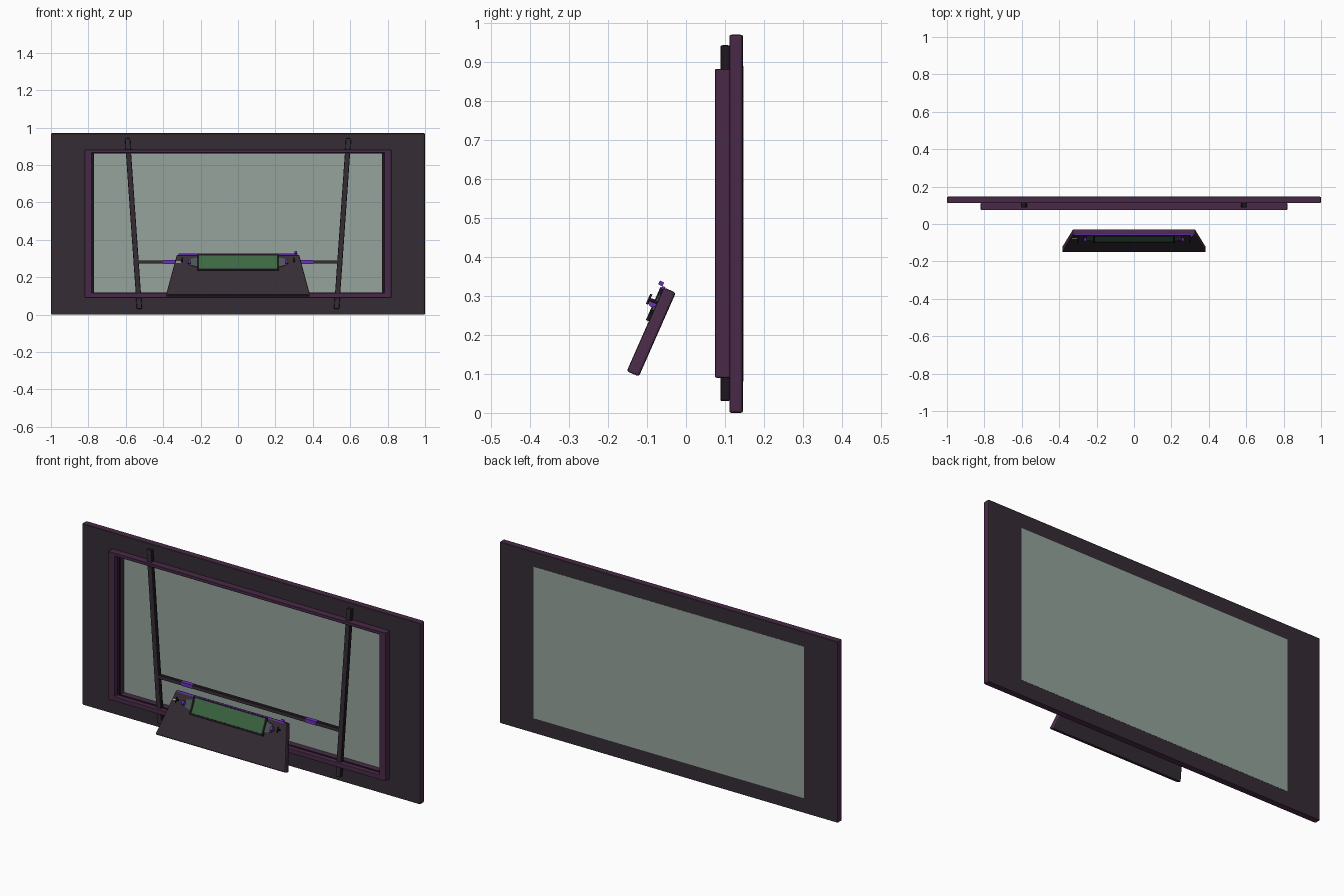
import bpy, bmesh, math
from mathutils import Matrix, Vector

cube = bpy.data.objects.get("Cube")
if cube:
    bpy.data.objects.remove(cube, do_unlink=True)


def material(name, r, g, b):
    m = bpy.data.materials.new(name)
    m.use_nodes = True
    m.diffuse_color = (r, g, b, 1)
    m.node_tree.nodes["Principled BSDF"].inputs["Base Color"].default_value = (r, g, b, 1)
    return m


CHARCOAL = material("charcoal", 0.036, 0.026, 0.035)
PLUM = material("plum", 0.065, 0.023, 0.063)
BLACK = material("soft black", 0.014, 0.008, 0.014)
GLASS = material("grey green glass", 0.30, 0.37, 0.33)
GREEN = material("screen green", 0.045, 0.14, 0.055)
SLATE = material("slate", 0.07, 0.09, 0.09)
PURPLE = material("bright purple", 0.15, 0.03, 0.50)
WHITE = material("off white", 0.7, 0.7, 0.7)


def finish(bm, name, mats, matrix=None, bevel=0.0):
    """Turn a bmesh into an object; a second material goes on faces not facing along y."""
    bmesh.ops.recalc_face_normals(bm, faces=bm.faces[:])
    bm.normal_update()
    for f in bm.faces:
        f.material_index = 1 if len(mats) > 1 and abs(f.normal.y) < 0.9 else 0
    mesh = bpy.data.meshes.new(name)
    bm.to_mesh(mesh)
    bm.free()
    ob = bpy.data.objects.new(name, mesh)
    bpy.context.collection.objects.link(ob)
    for m in mats:
        mesh.materials.append(m)
    if matrix is not None:
        ob.matrix_world = matrix
    if bevel:
        mod = ob.modifiers.new("bevel", "BEVEL")
        mod.width, mod.segments, mod.limit_method = bevel, 2, "ANGLE"
    return ob


def prism(name, outline, y0, y1, mats, matrix=None, bevel=0.0):
    """Extrude an x-z outline from y0 to y1."""
    bm = bmesh.new()
    face = bm.faces.new([bm.verts.new((x, y0, z)) for x, z in outline])
    new = bmesh.ops.extrude_face_region(bm, geom=[face])["geom"]
    bmesh.ops.translate(bm, vec=(0, y1 - y0, 0),
                        verts=[v for v in new if isinstance(v, bmesh.types.BMVert)])
    return finish(bm, name, mats, matrix, bevel)


def rect(x0, x1, z0, z1):
    return [(x0, z0), (x1, z0), (x1, z1), (x0, z1)]


def ring(name, outer, inner, y0, y1, mats, matrix=None, bevel=0.0):
    """Rectangular border with an opening."""
    bm = bmesh.new()
    loops = [[bm.verts.new((x, y, z)) for x, z in pts]
             for pts, y in ((outer, y0), (outer, y1), (inner, y1), (inner, y0))]
    for a, b in zip(loops, loops[1:] + loops[:1]):
        for i in range(4):
            j = (i + 1) % 4
            bm.faces.new((a[i], a[j], b[j], b[i]))
    return finish(bm, name, mats, matrix, bevel)


def rod(name, start, end, radius, mat, matrix):
    """Round bar between two points."""
    start, end = Vector(start), Vector(end)
    axis = end - start
    bm = bmesh.new()
    bmesh.ops.create_cone(bm, cap_ends=True, segments=12, radius1=radius, radius2=radius,
                          depth=axis.length)
    place = Matrix.Translation((start + end) / 2) @ axis.to_track_quat("Z", "Y").to_matrix().to_4x4()
    bmesh.ops.transform(bm, matrix=place, verts=bm.verts)
    return finish(bm, name, [mat], matrix)


# Main frame, glass and raised front trim
opening = rect(-0.77, 0.77, 0.117, 0.863)
ring("main_frame", rect(-1, 1, 0, 0.97), opening, 0.111, 0.146, [CHARCOAL, PLUM], bevel=0.006)
prism("glass", rect(-0.8, 0.8, 0.08, 0.89), 0.139, 0.147, [GLASS])
ring("front_trim", rect(-0.82, 0.82, 0.09, 0.882), rect(-0.782, 0.782, 0.115, 0.865),
     0.075, 0.112, [PLUM], bevel=0.003)
ring("trim_lining", rect(-0.784, 0.784, 0.112, 0.868), rect(-0.77, 0.77, 0.118, 0.862),
     0.1, 0.112, [BLACK])

# Slanted struts, crossbar and its coloured clips
for side, s in (("left", 1), ("right", -1)):
    prism(side + "_strut", [(s * 0.513, 0.03), (s * 0.541, 0.03), (s * 0.605, 0.943), (s * 0.577, 0.943)],
          0.088, 0.113, [CHARCOAL, BLACK], bevel=0.005)
    x0, x1 = sorted((s * 0.335, s * 0.4))
    prism(side + "_clip", rect(x0, x1, 0.271, 0.291), 0.089, 0.111, [PURPLE])
prism("crossbar", rect(-0.54, 0.54, 0.272, 0.29), 0.09, 0.11, [CHARCOAL, BLACK])

# Tilted panel: its local y = 0 plane is the front face
tilt = Matrix.Translation((0, -0.152, 0.107)) @ Matrix.Rotation(math.radians(-23.8), 4, "X")
prism("tilted_panel", [(-0.385, 0), (0.385, 0), (0.327, 0.235), (-0.327, 0.235)],
      0, 0.034, [CHARCOAL, PLUM], tilt, 0.006)
prism("top_strip", rect(-0.318, 0.318, 0.229, 0.237), -0.004, 0.004, [PURPLE], tilt)

# Small screen with dark border
ring("screen_border", rect(-0.218, 0.218, 0.14, 0.233), rect(-0.208, 0.208, 0.15, 0.226),
     -0.008, 0.001, [BLACK], tilt)
prism("screen", rect(-0.21, 0.21, 0.148, 0.228), -0.005, 0.001, [GREEN], tilt)

# Mounts, knobs and pins at both ends of the screen
for side, s in (("left", 1), ("right", -1)):
    prism(side + "_mount", [(s * 0.218, 0.16), (s * 0.255, 0.17), (s * 0.255, 0.206), (s * 0.218, 0.216)],
          -0.005, 0.001, [SLATE], tilt)
    rod(side + "_knob", (s * 0.255, -0.01, 0.187), (s * 0.268, -0.01, 0.187), 0.011, PURPLE, tilt)
    rod(side + "_pin", (s * 0.3, 0.001, 0.192), (s * 0.3, -0.022, 0.192), 0.004, BLACK, tilt)
    rod(side + "_pin_bar", (s * 0.3, -0.022, 0.178), (s * 0.3, -0.022, 0.206), 0.003, BLACK, tilt)
prism("marker_dash", rect(-0.332, -0.302, 0.187, 0.192), -0.003, 0.001, [WHITE], tilt)
prism("corner_button", rect(0.302, 0.316, 0.236, 0.247), -0.016, -0.004, [PURPLE], tilt)
